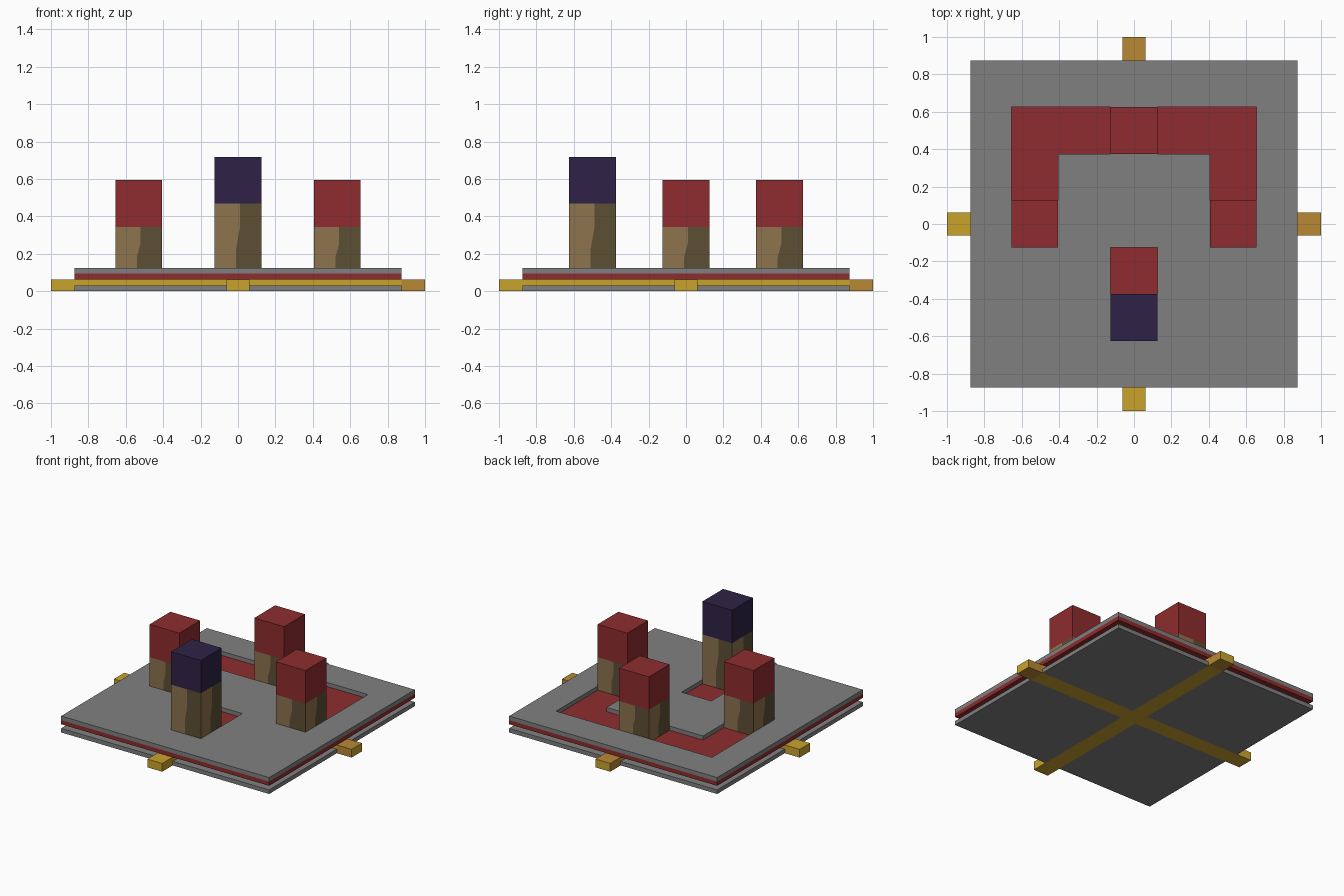
import bpy, bmesh, math
from mathutils import Matrix

if "Cube" in bpy.data.objects:
    bpy.data.objects.remove(bpy.data.objects["Cube"])


def lin(c):
    c /= 255
    return c / 12.92 if c <= 0.04045 else ((c + 0.055) / 1.055) ** 2.4


def material(name, r, g, b):
    m = bpy.data.materials.new(name)
    m.diffuse_color = (lin(r), lin(g), lin(b), 1)
    m.use_nodes = True
    m.node_tree.nodes["Principled BSDF"].inputs["Base Color"].default_value = m.diffuse_color
    return m


GREY = material("stone grey", 128, 128, 128)
RED = material("dark red", 142, 44, 46)
GOLD = material("gold", 201, 164, 44)
ORANGE = material("dull orange", 184, 136, 52)
PURPLE = material("deep purple", 46, 34, 70)
BARK = material("light bark", 141, 115, 78)
SHADE = material("dark bark", 92, 78, 52)


def finish(name, bm, *mats):
    me = bpy.data.meshes.new(name)
    bm.to_mesh(me)
    bm.free()
    for m in mats:
        me.materials.append(m)
    ob = bpy.data.objects.new(name, me)
    bpy.context.collection.objects.link(ob)
    return ob


def box(name, mat, x0, x1, y0, y1, z0, z1):
    bm = bmesh.new()
    bmesh.ops.create_cube(bm, size=1)
    for v in bm.verts:
        v.co = ((x0, x1)[v.co.x > 0], (y0, y1)[v.co.y > 0], (z0, z1)[v.co.z > 0])
    return finish(name, bm, mat)


U = 1 / 32          # layer thickness
E = 0.875           # half width of the plates
B = 0.0625          # half width of the bars
H = 0.125           # half width of the posts
S = 0.53125         # sideways offset of the side posts

# Bottom plate, in four quarters around the crossing bars
for sx in (-1, 1):
    for sy in (-1, 1):
        xs, ys = sorted((sx * B, sx * E)), sorted((sy * B, sy * E))
        box("bottom_plate_quarter", GREY, *xs, *ys, 0, U)

# Crossing bars: hub and four arms, two of them with orange tips
box("bar_hub", GOLD, -B, B, -B, B, 0, 2 * U)
for i, name in enumerate(("right", "back", "left", "front")):
    bm = bmesh.new()
    bmesh.ops.create_cube(bm, size=1)
    for v in bm.verts:
        v.co = (1.0 if v.co.x > 0 else B, v.co.y * 2 * B, (v.co.z + 0.5) * 2 * U)
    bmesh.ops.bisect_plane(bm, geom=bm.verts[:] + bm.edges[:] + bm.faces[:],
                           plane_co=(E, 0, 0), plane_no=(1, 0, 0))
    for f in bm.faces:
        tip = f.calc_center_median().x > E and abs(f.normal.x) < 0.5
        f.material_index = int(i < 2 and tip)
    bm.transform(Matrix.Rotation(i * math.pi / 2, 4, 'Z'))
    finish(name + "_arm", bm, GOLD, ORANGE)

# Red middle plate, showing as the floor of the channels
box("middle_plate", RED, -E, E, -E, E, 2 * U, 3 * U)

# Top plate with a U-shaped channel and a short front channel
bm = bmesh.new()
xs = (-E, -S - H, -S + H, -H, H, S - H, S + H, E)
ys = (-E, -0.625, -0.125, 0.375, 0.625, E)


def is_channel(x, y):
    if abs(x) < H and -0.625 < y < -0.125:
        return True
    return (abs(x) < S + H and 0.375 < y < 0.625) or \
        (abs(abs(x) - S) < H and -0.125 < y < 0.625)


for x0, x1 in zip(xs, xs[1:]):
    for y0, y1 in zip(ys, ys[1:]):
        if not is_channel((x0 + x1) / 2, (y0 + y1) / 2):
            bm.faces.new([bm.verts.new((x, y, 3 * U)) for x, y in
                          ((x0, y0), (x1, y0), (x1, y1), (x0, y1))])
bmesh.ops.remove_doubles(bm, verts=bm.verts[:], dist=1e-5)
ext = bmesh.ops.extrude_face_region(bm, geom=bm.faces[:], use_keep_orig=True)
for g in ext["geom"]:
    if isinstance(g, bmesh.types.BMVert):
        g.co.z += U
bmesh.ops.recalc_face_normals(bm, faces=bm.faces[:])
finish("top_plate", bm, GREY)


# Posts: bark trunk, each side split into a light and a dark half, and a cap
def post(name, x, y, top, cap_mat):
    z0, z1 = 3 * U, top - 2 * H
    edge = [(0, -0.01), (0.35, -0.01), (0.65, 0.01), (1, 0.01)]
    bm = bmesh.new()
    for i in range(4):
        rot = Matrix.Translation((x, y, 0)) @ Matrix.Rotation(i * math.pi / 2, 4, 'Z')
        seam = [(u, z0 + t * (z1 - z0)) for t, u in edge]
        light = [(-H, z0)] + seam + [(-H, z1)]
        dark = [(H, z1)] + seam[::-1] + [(H, z0)]
        for k, pts in enumerate((light, dark)):
            f = bm.faces.new([bm.verts.new(rot @ Matrix.Translation((u, -H, z)).translation)
                              for u, z in pts])
            f.material_index = k
    bmesh.ops.remove_doubles(bm, verts=bm.verts[:], dist=1e-5)
    bmesh.ops.recalc_face_normals(bm, faces=bm.faces[:])
    finish(name + "_trunk", bm, BARK, SHADE)
    box(name + "_cap", cap_mat, x - H, x + H, y - H, y + H, z1, top)


post("left_post", -S, 0, 0.594, RED)
post("right_post", S, 0, 0.594, RED)
post("back_post", 0, 0.5, 0.594, RED)
post("front_post", 0, -0.5, 0.719, PURPLE)
